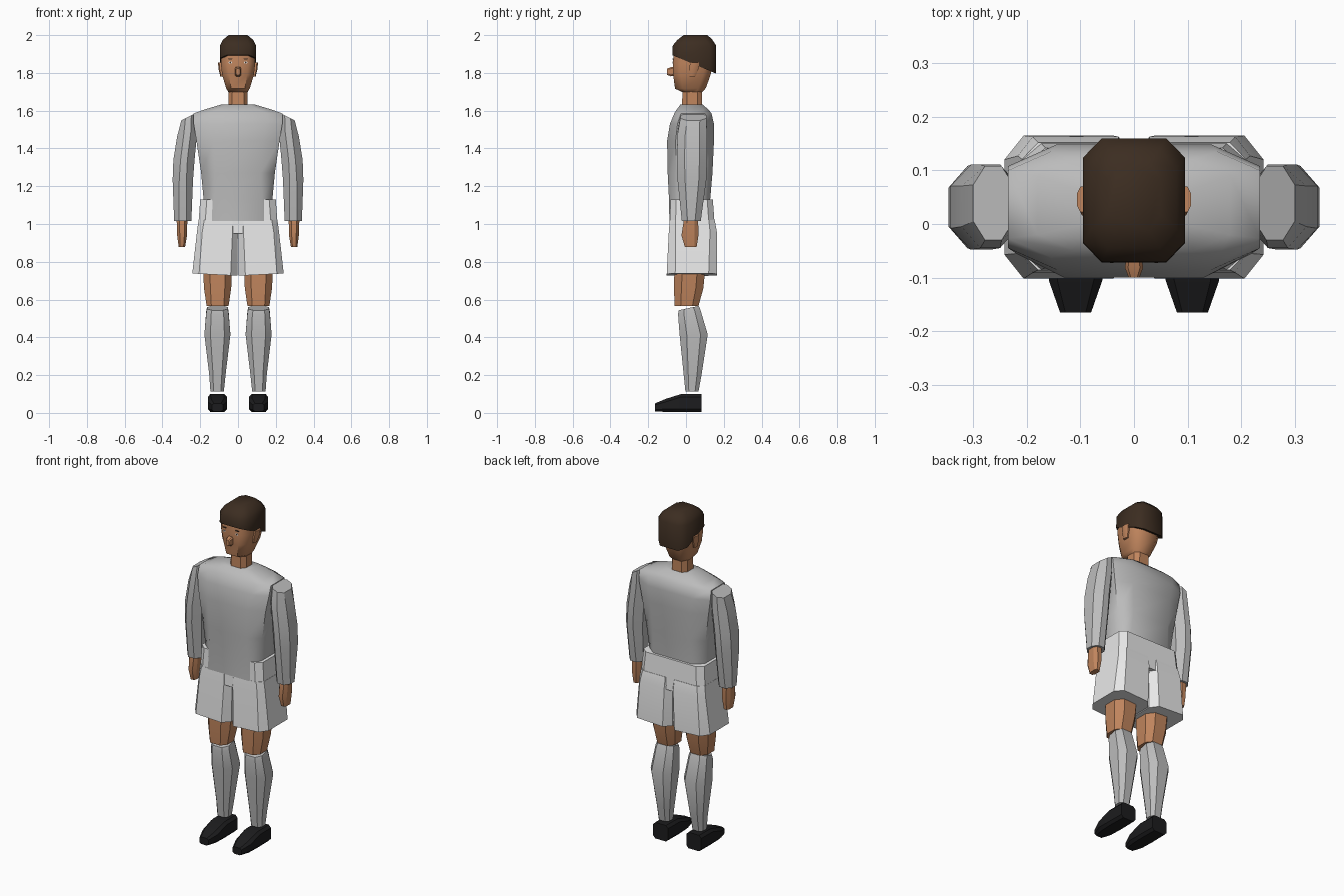
import bpy, bmesh, math


def material(name, r, g, b):
    m = bpy.data.materials.new(name)
    m.diffuse_color = (r, g, b, 1)
    return m


SHIRT = material("grey_cloth", 0.50, 0.50, 0.50)
SHORTS = material("pale_cloth", 0.80, 0.80, 0.80)
SKIN = material("skin", 0.53, 0.235, 0.11)
HAIR = material("dark_brown_hair", 0.045, 0.026, 0.015)
SHOE = material("black_leather", 0.012, 0.012, 0.013)
WHITE = material("eye_white", 0.8, 0.8, 0.8)


def loft(name, rings, mat, mirror=False, angle=30, axis='z', tilts=None):
    """Skin chamfered-rectangle rings (t, x0, x1, v0, v1, chamfer_x, chamfer_v);
    tilts give each ring a (slope along x, slope along v)."""
    bm = bmesh.new()
    loops = []
    for i, (t, x0, x1, v0, v1, cx, cv) in enumerate(rings):
        sx, sv = tilts[i] if tilts else (0, 0)
        pts = [(x0 + cx, v0), (x1 - cx, v0), (x1, v0 + cv), (x1, v1 - cv),
               (x1 - cx, v1), (x0 + cx, v1), (x0, v1 - cv), (x0, v0 + cv)]
        mx, mv = (x0 + x1) / 2, (v0 + v1) / 2
        loop = []
        for x, v in pts:
            h = t + sx * (x - mx) + sv * (v - mv)
            loop.append(bm.verts.new((x, v, h) if axis == 'z' else (x, h, v)))
        loops.append(loop)
    for a, b in zip(loops, loops[1:]):
        for k in range(8):
            n = (k + 1) % 8
            bm.faces.new((a[k], a[n], b[n], b[k]))
    bm.faces.new(loops[0][::-1])
    bm.faces.new(loops[-1])
    bmesh.ops.recalc_face_normals(bm, faces=bm.faces)
    me = bpy.data.meshes.new(name)
    bm.to_mesh(me)
    bm.free()
    me.materials.append(mat)
    for p in me.polygons:
        p.use_smooth = True
    me.set_sharp_from_angle(angle=math.radians(angle))
    ob = bpy.data.objects.new(name, me)
    bpy.context.collection.objects.link(ob)
    if mirror:
        ob.modifiers.new("mirror", 'MIRROR').use_mirror_merge = False
    return ob


def sym(z, w, y0, y1, cx, cy):
    return (z, -w, w, y0, y1, cx, cy)


# Shirt body
loft("shirt", [
    sym(1.015, 0.180, -0.088, 0.125, 0.045, 0.045),
    sym(1.13, 0.182, -0.090, 0.128, 0.055, 0.045),
    sym(1.27, 0.195, -0.097, 0.140, 0.075, 0.045),
    sym(1.44, 0.220, -0.100, 0.148, 0.090, 0.045),
    sym(1.53, 0.235, -0.085, 0.148, 0.090, 0.040),
    sym(1.585, 0.235, -0.062, 0.135, 0.080, 0.035),
    sym(1.605, 0.180, -0.050, 0.120, 0.070, 0.030),
    sym(1.632, 0.090, -0.030, 0.088, 0.030, 0.030)], SHIRT, angle=60)

# Sleeves
loft("sleeve", [
    (1.015, 0.247, 0.338, -0.022, 0.078, 0.026, 0.030),
    (1.235, 0.238, 0.346, -0.045, 0.108, 0.035, 0.040),
    (1.34, 0.230, 0.342, -0.048, 0.111, 0.038, 0.040),
    (1.48, 0.215, 0.322, -0.045, 0.111, 0.035, 0.040),
    (1.567, 0.225, 0.300, -0.030, 0.108, 0.022, 0.035)],
    SHIRT, True, tilts=[(0, 0), (0, 0), (0, 0), (-0.3, 0), (-0.5, 0)])

# Hands
loft("hand", [
    (0.878, 0.280, 0.314, -0.006, 0.056, 0.008, 0.012),
    (0.94, 0.270, 0.322, -0.024, 0.066, 0.014, 0.022),
    (1.03, 0.268, 0.325, -0.010, 0.064, 0.014, 0.018)], SKIN, True)

# Shorts: hip band and two legs
loft("shorts_hip", [
    sym(0.95, 0.215, -0.088, 0.155, 0.035, 0.035),
    sym(1.02, 0.208, -0.085, 0.150, 0.035, 0.030),
    sym(1.13, 0.200, -0.082, 0.142, 0.035, 0.030)], SHORTS)
loft("shorts_leg", [
    (0.732, 0.003, 0.242, -0.102, 0.165, 0.036, 0.045),
    (0.96, 0.001, 0.217, -0.091, 0.163, 0.028, 0.036),
    (1.02, 0.000, 0.209, -0.086, 0.152, 0.030, 0.031)],
    SHORTS, True, tilts=[(0.05, 0), (0, 0), (0, 0)])

# Thighs
loft("thigh", [
    (0.566, 0.050, 0.166, -0.060, 0.066, 0.025, 0.032),
    (0.66, 0.036, 0.180, -0.064, 0.092, 0.034, 0.040),
    (0.80, 0.030, 0.187, -0.060, 0.105, 0.036, 0.042)], SKIN, True)

# Socks
loft("sock", [
    (0.112, 0.075, 0.146, -0.003, 0.066, 0.016, 0.018),
    (0.20, 0.066, 0.152, -0.012, 0.082, 0.020, 0.024),
    (0.415, 0.040, 0.178, -0.034, 0.115, 0.032, 0.038),
    (0.535, 0.050, 0.168, -0.042, 0.076, 0.026, 0.030),
    (0.555, 0.054, 0.164, -0.038, 0.068, 0.026, 0.030)],
    SHIRT, True, tilts=[(0, 0), (0, 0), (0, 0), (0, 0.2), (0, 0.22)])

# Shoes, lofted from toe to heel
loft("shoe", [
    (-0.165, 0.080, 0.138, 0.008, 0.050, 0.010, 0.008),
    (-0.105, 0.059, 0.159, 0.005, 0.075, 0.016, 0.016),
    (-0.025, 0.058, 0.160, 0.005, 0.100, 0.014, 0.015),
    (0.083, 0.060, 0.158, 0.005, 0.100, 0.014, 0.015)],
    SHOE, True, axis='y')

# Neck and head
loft("neck", [
    sym(1.60, 0.052, -0.022, 0.085, 0.020, 0.025),
    sym(1.72, 0.050, -0.018, 0.085, 0.020, 0.025)], SKIN)
loft("head", [
    sym(1.69, 0.045, -0.012, 0.075, 0.018, 0.025),
    sym(1.718, 0.062, -0.058, 0.105, 0.026, 0.040),
    sym(1.79, 0.084, -0.068, 0.130, 0.036, 0.040),
    sym(1.85, 0.091, -0.070, 0.145, 0.036, 0.040),
    sym(1.93, 0.090, -0.060, 0.145, 0.036, 0.040)],
    SKIN, angle=50, tilts=[(0, -0.1), (0, 0.02), (0, 0), (0, 0), (0, 0)])

# Hair cap, lower at the back
loft("hair", [
    sym(1.845, 0.095, -0.072, 0.160, 0.035, 0.036),
    sym(1.945, 0.095, -0.070, 0.160, 0.035, 0.036),
    sym(1.975, 0.080, -0.045, 0.140, 0.032, 0.036),
    sym(2.0, 0.050, -0.012, 0.114, 0.022, 0.030)],
    HAIR, angle=50, tilts=[(0, -0.42), (0, 0), (0, 0), (0, 0)])

# Ears and nose
loft("ear", [
    (1.782, 0.075, 0.094, 0.018, 0.050, 0.005, 0.008),
    (1.82, 0.080, 0.103, 0.016, 0.066, 0.006, 0.012),
    (1.855, 0.082, 0.106, 0.022, 0.070, 0.006, 0.012)], SKIN, True)
loft("nose", [
    (-0.100, -0.010, 0.010, 1.790, 1.822, 0.004, 0.006),
    (-0.082, -0.017, 0.017, 1.782, 1.830, 0.006, 0.008),
    (-0.055, -0.014, 0.014, 1.785, 1.835, 0.005, 0.006)], SKIN, axis='y')

# Small thin eyes and brows
loft("eye", [
    (-0.0715, 0.033, 0.050, 1.850, 1.860, 0.004, 0.003),
    (-0.066, 0.033, 0.050, 1.850, 1.860, 0.004, 0.003)], WHITE, True, axis='y')
loft("pupil", [
    (-0.0725, 0.038, 0.045, 1.851, 1.859, 0.002, 0.002),
    (-0.067, 0.038, 0.045, 1.851, 1.859, 0.002, 0.002)], HAIR, True, axis='y')
loft("brow", [
    (-0.0712, 0.030, 0.053, 1.872, 1.877, 0.003, 0.001),
    (-0.064, 0.030, 0.053, 1.872, 1.877, 0.003, 0.001)], HAIR, True, axis='y')
